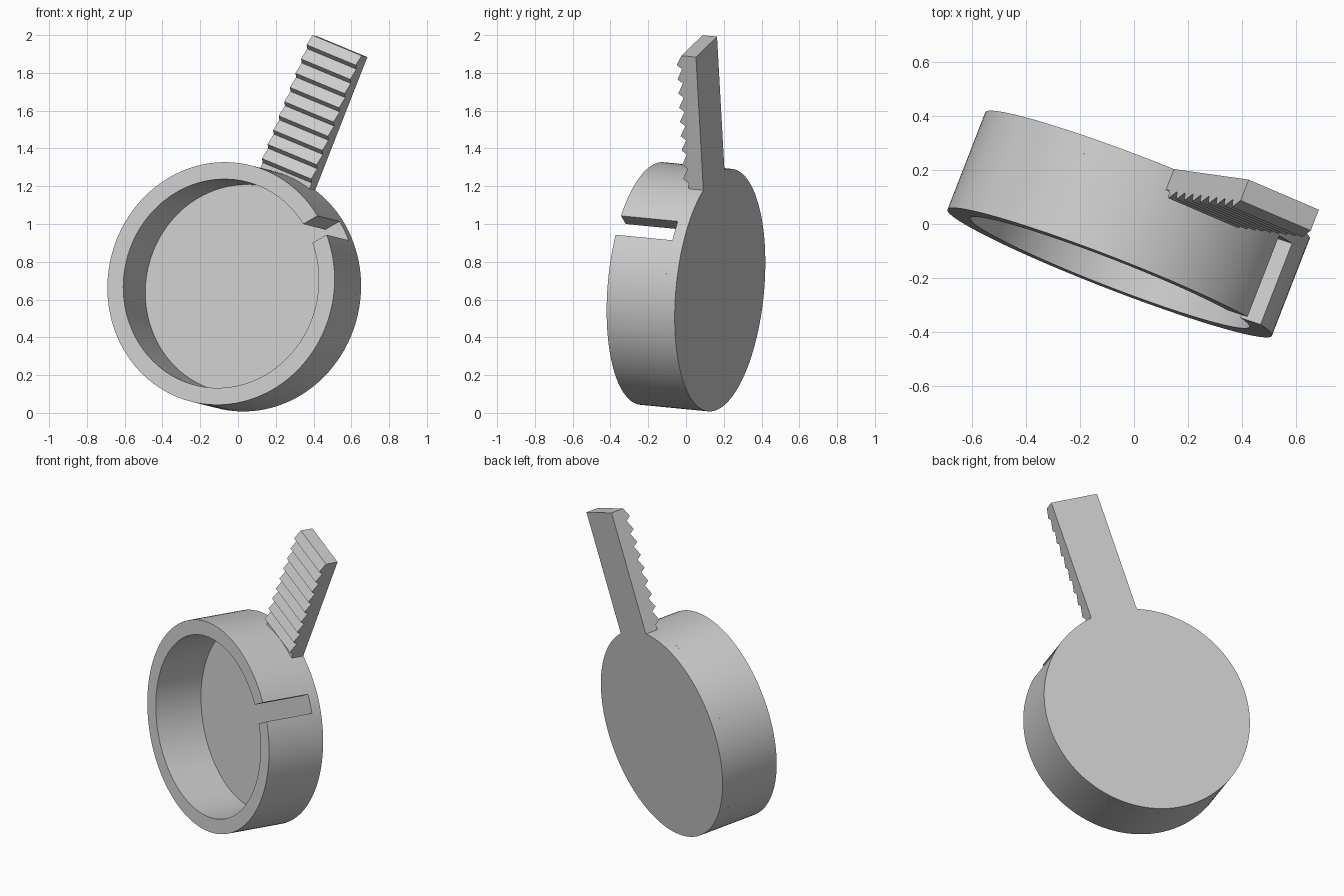
import bpy, bmesh, math
from mathutils import Matrix, Vector

cube = bpy.data.objects.get("Cube")
if cube:
    bpy.data.objects.remove(cube, do_unlink=True)

R_OUT, R_IN = 0.645, 0.555
FLOOR, DEPTH = 0.064, 0.388
SLOT_ANGLE, SLOT_HALF = math.radians(28.8), 0.0575
SEGMENTS = 128

grey = bpy.data.materials.new("light_grey")
grey.use_nodes = True
colour = (0.6, 0.6, 0.6, 1)
grey.diffuse_color = colour
grey.node_tree.nodes["Principled BSDF"].inputs["Base Color"].default_value = colour

# Tilted frame: origin at the centre of the back, third axis out of the open side
axis = Vector((-0.361, -0.928, 0.09)).normalized()
side = Vector((-axis.y, axis.x, 0)).normalized()
up = axis.cross(side)
frame = Matrix.Translation((0.05, 0.18, 0.65)) @ Matrix((side, up, axis)).transposed().to_4x4()


def finish(name, bm, matrix, smooth):
    bm.transform(matrix)
    bmesh.ops.recalc_face_normals(bm, faces=bm.faces)
    mesh = bpy.data.meshes.new(name)
    bm.to_mesh(mesh)
    bm.free()
    mesh.materials.append(grey)
    obj = bpy.data.objects.new(name, mesh)
    bpy.context.collection.objects.link(obj)
    if smooth:
        bpy.ops.object.select_all(action='DESELECT')
        obj.select_set(True)
        bpy.context.view_layer.objects.active = obj
        bpy.ops.object.shade_smooth_by_angle(angle=math.radians(30))
    return obj


def extrude(bm, faces, height):
    top = bmesh.ops.extrude_face_region(bm, geom=faces)["geom"]
    verts = [v for v in top if isinstance(v, bmesh.types.BMVert)]
    bmesh.ops.translate(bm, verts=verts, vec=(0, 0, height))


# Closed back disc
bm = bmesh.new()
bmesh.ops.create_cone(bm, cap_ends=True, segments=SEGMENTS, radius1=R_OUT,
                      radius2=R_OUT, depth=FLOOR)
finish("back_disc", bm, frame @ Matrix.Translation((0, 0, FLOOR / 2)), True)


# Round wall, open at the parallel-sided slot
def arc(bm, radius):
    gap = math.asin(SLOT_HALF / radius)
    step = (2 * math.pi - 2 * gap) / SEGMENTS
    angles = [SLOT_ANGLE + gap + i * step for i in range(SEGMENTS + 1)]
    return [bm.verts.new((radius * math.cos(a), radius * math.sin(a), FLOOR)) for a in angles]


bm = bmesh.new()
outer, inner = arc(bm, R_OUT), arc(bm, R_IN)
ring = [bm.faces.new((outer[i], outer[i + 1], inner[i + 1], inner[i]))
        for i in range(SEGMENTS)]
extrude(bm, ring, DEPTH - FLOOR)
finish("slotted_wall", bm, frame, True)

# Handle: sawtooth side profile (distance from centre, thickness) given its width
START, END, TEETH, WIDTH = 0.6, 1.385, 8, 0.303
VALLEY, PEAK, PITCH = 0.083, 0.113, 0.081
profile = [(START, 0), (END, 0), (END, VALLEY)]
for i in range(TEETH + 1):
    r = END - i * PITCH
    profile += [(r - PITCH * 0.7, PEAK), (r - PITCH * 0.95, VALLEY)]
profile.append((START, VALLEY))
bm = bmesh.new()
face = bm.faces.new([bm.verts.new((r, h, -WIDTH / 2)) for r, h in profile])
extrude(bm, [face], WIDTH)
turn = Matrix.Rotation(math.radians(69), 4, 'Z') @ Matrix.Rotation(math.radians(90), 4, 'X')
finish("ridged_handle", bm, frame @ turn, False)
